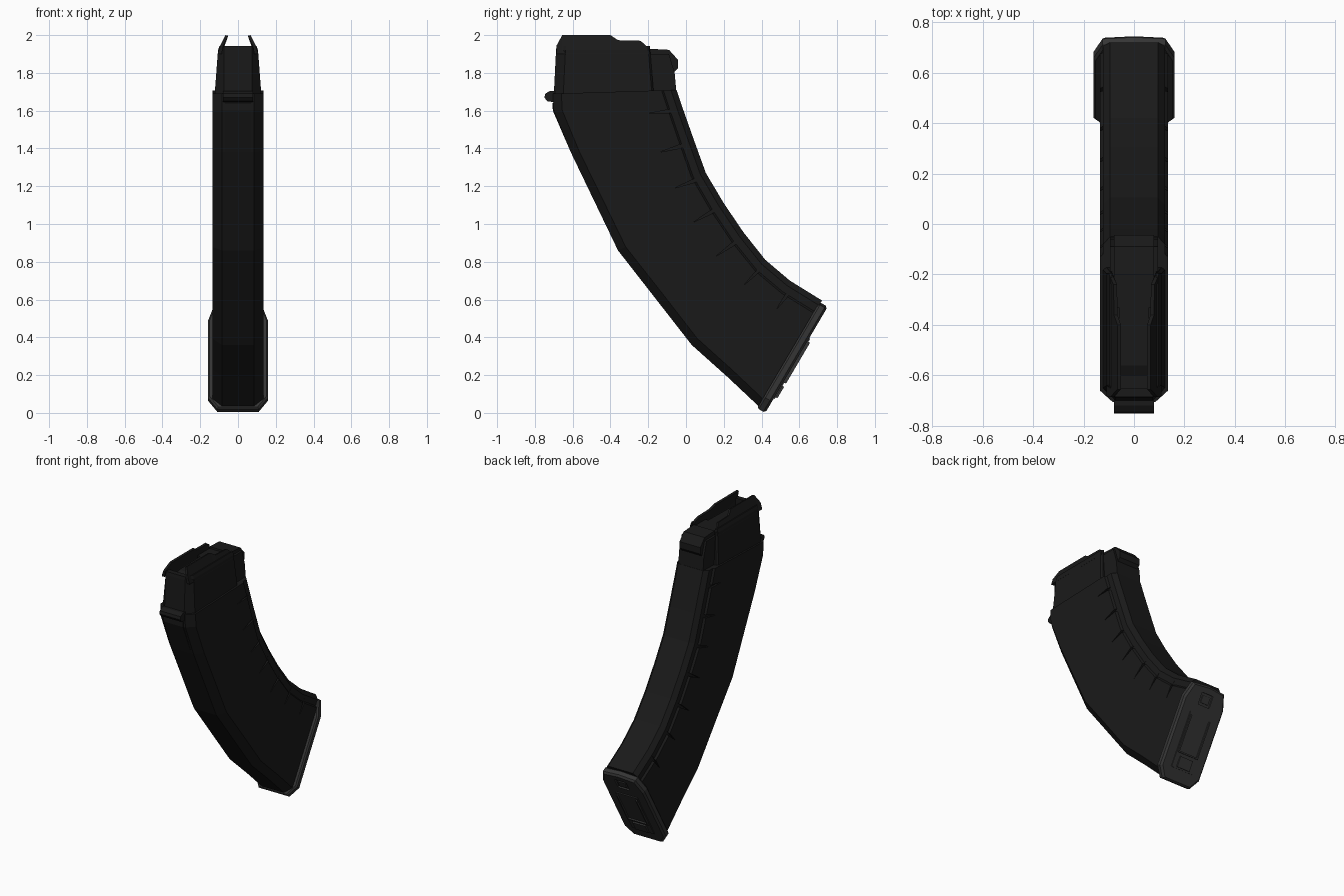
import bpy, bmesh
from mathutils import Vector

if "Cube" in bpy.data.objects:
    bpy.data.objects.remove(bpy.data.objects["Cube"])


def material(name, v):
    m = bpy.data.materials.new(name)
    m.diffuse_color = (v, v, v, 1)
    m.use_nodes = True
    m.node_tree.nodes["Principled BSDF"].inputs["Base Color"].default_value = m.diffuse_color
    return m


DARK = material("dark_polymer", 0.01)
GREY = material("grey_steel", 0.035)


def lofts(name, groups, mat):
    """One object from several capped lofts; each group is a list of rings."""
    bm = bmesh.new()
    for rings in groups:
        vs = [[bm.verts.new(p) for p in r] for r in rings]
        n = len(vs[0])
        for a, b in zip(vs, vs[1:]):
            for i in range(n):
                j = (i + 1) % n
                bm.faces.new((a[i], a[j], b[j], b[i]))
        bm.faces.new(vs[0][::-1])
        bm.faces.new(vs[-1])
    bmesh.ops.recalc_face_normals(bm, faces=bm.faces)
    me = bpy.data.meshes.new(name)
    bm.to_mesh(me)
    bm.free()
    ob = bpy.data.objects.new(name, me)
    bpy.context.collection.objects.link(ob)
    me.materials.append(mat)
    return ob


def cut(ob, groups):
    c = lofts(ob.name + "_cutter", groups, DARK)
    c.hide_render = True
    c.hide_viewport = True
    m = ob.modifiers.new("cut", 'BOOLEAN')
    m.operation = 'DIFFERENCE'
    m.object = c
    m.solver = 'EXACT'


def mirror_ring(half):
    return half + [(-x, y, z) for x, y, z in reversed(half)]


def prism(profile, x0, x1):
    """Side profile (y, z) extruded across x."""
    return [[(x, y, z) for y, z in profile] for x in (x0, x1)]


# curved body: front and back points of each station
front = [(-.705, 1.69), (-.70, 1.60), (-.61, 1.38), (-.485, 1.12), (-.36, .86),
         (-.165, .61), (.03, .36), (.22, .19), (.39, .03)]
back = [(-.05, 1.71), (-.02, 1.62), (.04, 1.45), (.105, 1.27), (.20, 1.11),
        (.305, .955), (.42, .81), (.55, .70), (.72, .595)]


def body_ring(f, b):
    f, b = Vector(f), Vector(b)
    d = (b - f).normalized()
    half = []
    for x, base, t in ((.085, f, 0), (.135, f, .045), (.135, b, -.08),
                       (.122, b, -.07), (.122, b, -.03), (.095, b, 0)):
        p = base + d * t
        half.append((x, p.x, p.y))
    return mirror_ring(half)


body = lofts("curved_body", [[body_ring(f, b) for f, b in zip(front, back)]], DARK)

# wedge-shaped grip notches on both sides
notches = [((-.20, 1.585), (-.07, 1.61)), ((-.14, 1.38), (-.02, 1.425)),
           ((-.06, 1.19), (.055, 1.245)), ((.04, 1.01), (.15, 1.085)),
           ((.16, .83), (.26, .915)), ((.31, .68), (.395, .78)), ((.48, .55), (.54, .65))]
wedges = []
for a, b in notches:
    a, b = Vector(a), Vector(b)
    d = (b - a).normalized()
    tri = [a, b, b + Vector((-d.y, d.x)) * -.022]
    for s in (1, -1):
        wedges.append(prism([tuple(p) for p in tri], s * .121, s * .16))
cut(body, wedges)


# feed tower, tapering upward
def tower_ring(w, y0, y1, z):
    return mirror_ring([(.075, y0, z), (w, y0 + .05, z), (w, y1 - .01, z), (w - .012, y1, z)])


tower = lofts("feed_tower", [[tower_ring(.124, -.70, -.17, 1.68),
                              tower_ring(.106, -.688, -.19, 1.92),
                              tower_ring(.098, -.685, -.19, 1.942)]], DARK)
cut(tower, [[tower_ring(.088, -.65, -.12, 1.84), tower_ring(.088, -.65, -.12, 2.05)]])

# feed lips leaning inward, stepped along their length
steps = [(-.685, 1.945), (-.655, 2.0), (-.40, 2.0), (-.36, 1.973), (-.24, 1.97), (-.195, 1.928)]
lips = []
for s in (1, -1):
    rings = []
    for y, z in steps:
        x = .106 - (z - 1.92) * .5
        rings.append([(s * .108, y, 1.90), (s * x, y, z),
                      (s * (x - .014), y, z - .004), (s * .086, y, 1.90)])
    lips.append(rings)
lofts("feed_lips", lips, DARK)

# follower inside the mouth
lofts("follower", [prism([(-.60, 1.80), (-.60, 1.89), (-.56, 1.91), (-.33, 1.915),
                          (-.33, 1.80)], -.06, .06),
                   prism([(-.33, 1.80), (-.33, 1.915), (-.12, 1.915), (-.12, 1.80)], -.08, .08)], DARK)

# rear spine block with catch lug
lofts("rear_catch", [
    prism([(-.21, 1.69), (-.21, 1.90), (-.09, 1.90), (-.06, 1.80), (-.05, 1.69)], -.095, .095),
    prism([(-.20, 1.80), (-.20, 1.928), (-.09, 1.922), (-.043, 1.87), (-.043, 1.825),
           (-.065, 1.80)], -.08, .08)], DARK)

# front locking lug and the rib below it
lofts("front_lug", [prism([(-.68, 1.705), (-.72, 1.705), (-.745, 1.69), (-.75, 1.67),
                           (-.735, 1.65), (-.70, 1.645), (-.68, 1.62)], -.08, .08)], DARK)
lofts("front_rib", [prism([(-.69, 1.65), (-.707, 1.64), (-.705, 1.60), (-.61, 1.38),
                           (-.59, 1.40)], -.07, .07)], DARK)

# floor plate in its own tilted frame: x, u along the plate, n outward
O, U, N = Vector((0, .385, .02)), Vector((0, .507, .862)), Vector((0, .862, -.507))


def P(x, u, n):
    return tuple(O + U * u + N * n + Vector((x, 0, 0)))


def plate_ring(n, inset):
    pts = [(0, 0), (.11, 0), (.16, .07), (.16, .54), (.125, .64), (0, .652)]
    k = 1 - inset / .16
    c = .326
    ku = 1 - inset / c
    half = [P(x * k, c + (u - c) * ku, n) for x, u in pts]
    rest = [P(-x * k, c + (u - c) * ku, n) for x, u in reversed(pts[1:-1])]
    return half + rest


floor = lofts("floor_plate", [[plate_ring(-.01, .008), plate_ring(0, 0),
                               plate_ring(.028, 0), plate_ring(.04, .012)]], GREY)


def pad(w0, w1, u0, u1, n0, n1):
    return [[P(w0, u0, n), P(w1, u0, n), P(w1, u1, n), P(w0, u1, n)] for n in (n0, n1)]


# recess near the back end of the plate
cut(floor, [pad(-.045, .045, .52, .60, .03, .08)])
# raised pad, rails and latch on the underside
lofts("floor_pad", [pad(-.085, .085, .09, .46, .035, .046)], GREY)
lofts("floor_rails", [pad(s * .07, s * .08, .19, .44, .04, .056) for s in (1, -1)], GREY)
lofts("floor_latch", [pad(-.05, .05, .10, .17, .04, .056),
                      pad(-.08, .08, .19, .20, .04, .056),
                      pad(-.03, .03, .535, .585, .028, .038)], GREY)
